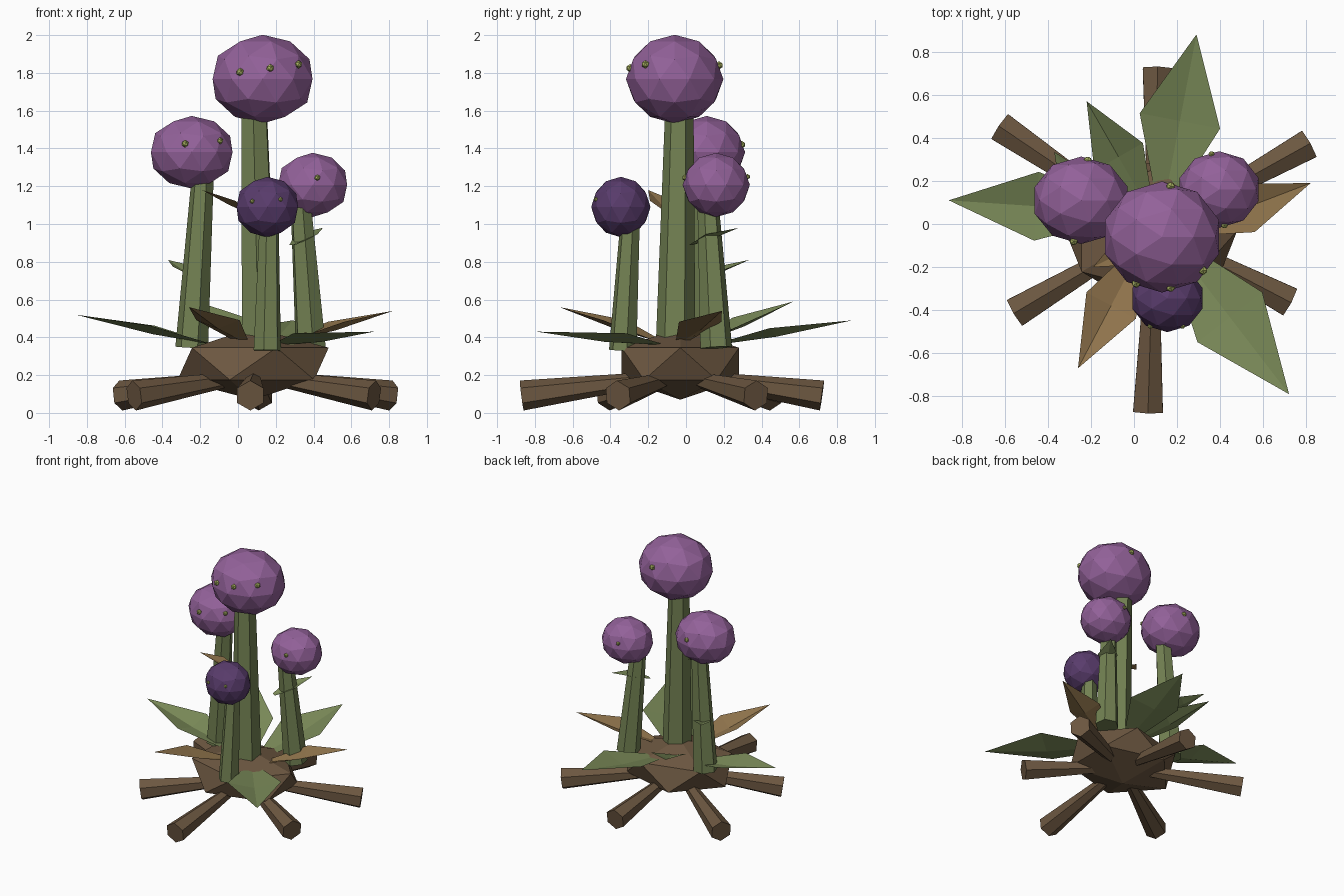
import bpy, bmesh, math
from mathutils import Vector, Matrix

if "Cube" in bpy.data.objects:
    bpy.data.objects.remove(bpy.data.objects["Cube"])


def material(name, rgb):
    m = bpy.data.materials.new(name)
    m.diffuse_color = (*rgb, 1)
    m.use_nodes = True
    m.node_tree.nodes["Principled BSDF"].inputs["Base Color"].default_value = m.diffuse_color
    return m


PURPLE = material("purple", (0.29, 0.12, 0.32))
DARK_PURPLE = material("dark_purple", (0.10, 0.045, 0.15))
STEM = material("stem_green", (0.17, 0.22, 0.085))
LEAF = material("leaf_green", (0.20, 0.26, 0.10))
DRY = material("dry_leaf", (0.27, 0.17, 0.07))
WOOD = material("wood", (0.15, 0.095, 0.052))
BUD = material("bud", (0.40, 0.45, 0.12))


def finish(name, bm, mat):
    bmesh.ops.recalc_face_normals(bm, faces=bm.faces)
    me = bpy.data.meshes.new(name)
    bm.to_mesh(me)
    bm.free()
    me.materials.append(mat)
    ob = bpy.data.objects.new(name, me)
    bpy.context.collection.objects.link(ob)


def ball(name, center, radii, sub, mat):
    bm = bmesh.new()
    m = Matrix.Translation(center) @ Matrix.Diagonal((*radii, 1))
    bmesh.ops.create_icosphere(bm, subdivisions=sub, radius=1, matrix=m)
    finish(name, bm, mat)


def taper(name, a, b, r1, r2, mat):
    # hexagonal tapered rod from a to b
    a, b = Vector(a), Vector(b)
    d = b - a
    bm = bmesh.new()
    m = Matrix.Translation((a + b) / 2) @ d.to_track_quat('Z', 'Y').to_matrix().to_4x4()
    bmesh.ops.create_cone(bm, cap_ends=True, segments=6, radius1=r1, radius2=r2,
                          depth=d.length, matrix=m)
    finish(name, bm, mat)


def leaf(name, base, tip, half, mat, fold=0.03):
    # pointed blade creased along its midrib
    base, tip = Vector(base), Vector(tip)
    d = tip - base
    side = d.cross(Vector((0, 0, 1))).normalized()
    mid = base + d * 0.45
    up = Vector((0, 0, fold))
    bm = bmesh.new()
    b0, b1, b2 = [bm.verts.new(base + side * half * k) for k in (-0.3, 0, 0.3)]
    m0, m1, m2 = [bm.verts.new(mid + side * half * k + up * h)
                  for k, h in ((-1, 1), (0, -0.5), (1, 1))]
    t = bm.verts.new(tip)
    for f in ((b0, b1, m1, m0), (b1, b2, m2, m1), (m0, m1, t), (m1, m2, t)):
        bm.faces.new(f)
    finish(name, bm, mat)


# stump and roots
ball("stump", (0.08, -0.03, 0.26), (0.447, 0.365, 0.19), 1, WOOD)
hub = Vector((0.09, -0.03, 0.2))
for i, (x, y) in enumerate([(0.11, 0.72), (0.81, 0.37), (0.72, -0.36),
                            (0.065, -0.87), (-0.55, -0.41), (-0.62, 0.45)]):
    end = Vector((x, y, 0.092))
    taper(f"root_{i}", end, hub.lerp(end, 0.15), 0.08, 0.035, WOOD)

# stems: base, top, radii
for i, (a, b, r1, r2) in enumerate([
        ((0.115, -0.055, 0.36), (0.085, -0.035, 1.62), 0.105, 0.075),
        ((-0.245, 0.11, 0.345), (-0.185, 0.10, 1.28), 0.088, 0.058),
        ((0.385, 0.16, 0.345), (0.33, 0.115, 1.14), 0.085, 0.056),
        ((0.155, -0.335, 0.33), (0.165, -0.295, 1.03), 0.075, 0.052)]):
    taper(f"stem_{i}", a, b, r1, r2, STEM)

# flower heads with small buds
heads = [((0.13, -0.06, 1.767), (0.278, 0.258, 0.235), PURPLE),
         ((-0.245, 0.11, 1.38), (0.227, 0.203, 0.192), PURPLE),
         ((0.395, 0.16, 1.207), (0.192, 0.178, 0.17), PURPLE),
         ((0.155, -0.345, 1.09), (0.171, 0.157, 0.16), DARK_PURPLE)]
for i, (c, r, m) in enumerate(heads):
    ball(f"flower_head_{i}", c, r, 2, m)
for i, (p, r) in enumerate([
        ((0.01, -0.275, 1.805), 0.022), ((0.17, -0.295, 1.825), 0.022),
        ((0.32, -0.215, 1.845), 0.022), ((0.17, 0.175, 1.84), 0.022),
        ((-0.28, -0.08, 1.425), 0.02), ((-0.095, -0.02, 1.44), 0.018),
        ((-0.215, 0.295, 1.42), 0.02), ((0.42, -0.005, 1.245), 0.017),
        ((0.36, 0.325, 1.25), 0.015), ((0.075, -0.475, 1.12), 0.013),
        ((0.225, -0.475, 1.13), 0.013)]):
    ball(f"bud_{i}", p, (r, r, r), 1, BUD)

# ground leaves
for i, (a, b, w, m) in enumerate([
        ((-0.12, 0.06, 0.36), (-0.86, 0.11, 0.52), 0.16, LEAF),
        ((0.15, 0.15, 0.36), (0.29, 0.88, 0.49), 0.19, LEAF),
        ((0.05, 0.10, 0.38), (-0.22, 0.57, 0.59), 0.13, LEAF),
        ((0.27, -0.02, 0.38), (0.82, 0.19, 0.54), 0.12, DRY),
        ((0.22, -0.14, 0.36), (0.72, -0.79, 0.43), 0.19, LEAF),
        ((0.02, -0.14, 0.38), (-0.26, -0.67, 0.56), 0.13, DRY)]):
    leaf(f"ground_leaf_{i}", a, b, w, m)

# small leaves on the stems
leaf("stem_leaf_0", (0.07, -0.07, 1.05), (-0.19, -0.20, 1.18), 0.07, DRY, 0.015)
leaf("stem_leaf_1", (-0.22, 0.10, 0.72), (-0.37, 0.335, 0.81), 0.07, LEAF, 0.015)
leaf("stem_leaf_2", (0.29, 0.03, 0.89), (0.45, 0.28, 0.98), 0.07, LEAF, 0.015)
